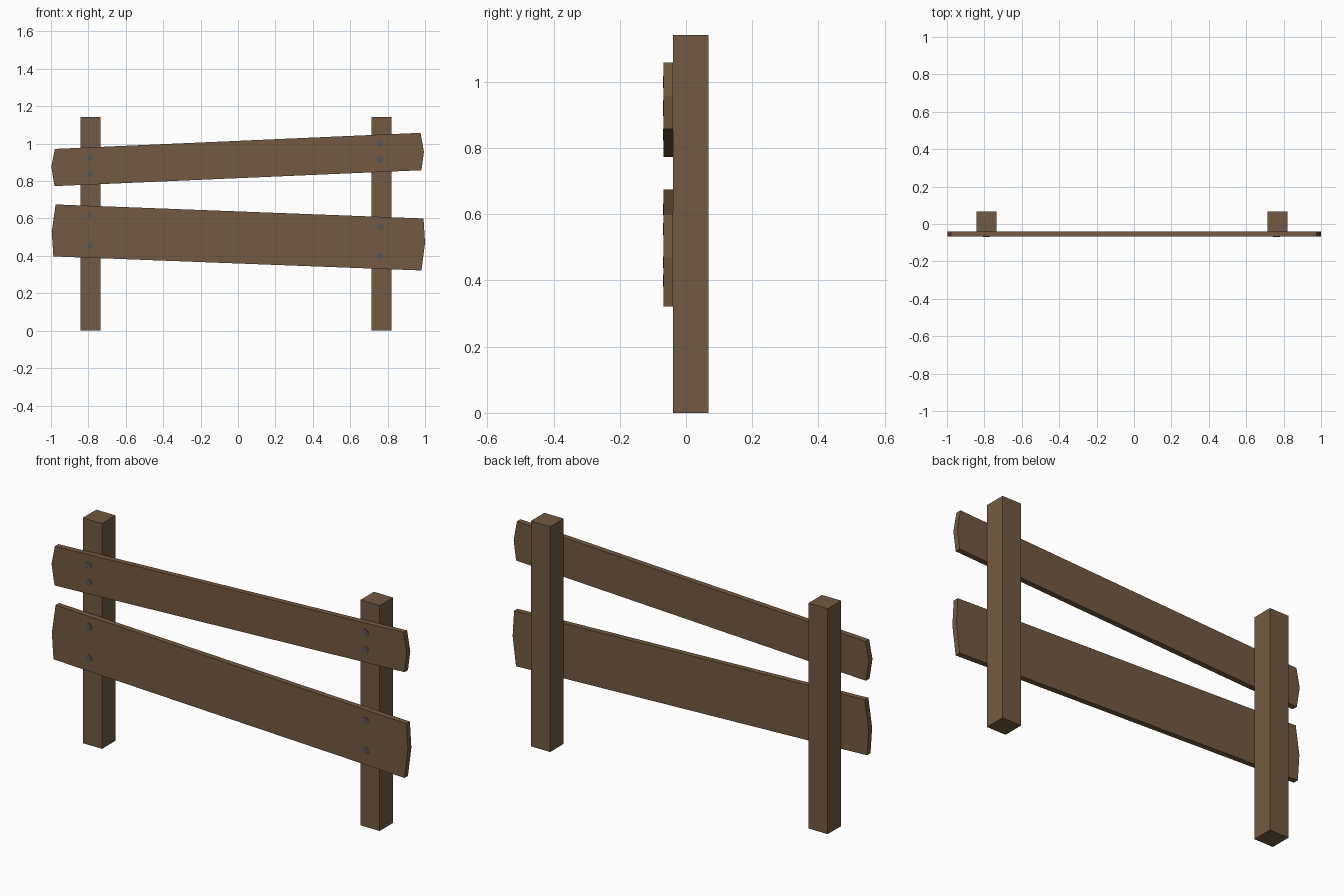
import bpy, bmesh, math
from mathutils import Matrix

if "Cube" in bpy.data.objects:
    bpy.data.objects.remove(bpy.data.objects["Cube"])


def material(name, rgb):
    m = bpy.data.materials.new(name)
    m.diffuse_color = (*rgb, 1)
    m.use_nodes = True
    m.node_tree.nodes["Principled BSDF"].inputs["Base Color"].default_value = m.diffuse_color
    return m


wood = material("brown_wood", (0.171, 0.102, 0.052))
iron = material("grey_iron", (0.10, 0.09, 0.082))


def add_object(name, bm, mat):
    bmesh.ops.recalc_face_normals(bm, faces=bm.faces)
    me = bpy.data.meshes.new(name)
    bm.to_mesh(me)
    bm.free()
    me.materials.append(mat)
    ob = bpy.data.objects.new(name, me)
    bpy.context.collection.objects.link(ob)
    return ob


def slab(name, outline, y0, y1, mat):
    """Extrude an x/z outline from y0 to y1."""
    bm = bmesh.new()
    face = bm.faces.new([bm.verts.new((x, y0, z)) for x, z in outline])
    ext = bmesh.ops.extrude_face_region(bm, geom=[face])
    for v in ext["geom"]:
        if isinstance(v, bmesh.types.BMVert):
            v.co.y = y1
    return add_object(name, bm, mat)


FRONT, JOIN, BACK = -0.068, -0.040, 0.068

# Square posts
for side, x in (("left", -0.788), ("right", 0.768)):
    w = 0.054
    slab(side + "_post", [(x - w, 0), (x + w, 0), (x + w, 1.142), (x - w, 1.142)],
         JOIN, BACK, wood)

# Crooked planks with pointed ends
slab("upper_plank", [(-0.979, 0.972), (-0.998, 0.877), (-0.981, 0.773),
                     (0.981, 0.858), (0.994, 0.957), (0.976, 1.058)], FRONT, JOIN, wood)
slab("lower_plank", [(-0.975, 0.675), (-0.996, 0.53), (-0.987, 0.397),
                     (0.981, 0.322), (1.0, 0.47), (0.992, 0.600)], FRONT, JOIN, wood)

# Nail heads, nearly flush with the planks
nails = [(-0.79, 0.925), (-0.79, 0.840), (-0.79, 0.615), (-0.79, 0.455),
         (0.762, 1.000), (0.762, 0.915), (0.762, 0.555), (0.762, 0.400)]
for i, (x, z) in enumerate(nails):
    bm = bmesh.new()
    bmesh.ops.create_cone(bm, cap_ends=True, segments=8, radius1=0.018, radius2=0.018,
                          depth=0.004,
                          matrix=Matrix.Translation((x, FRONT, z)) @ Matrix.Rotation(math.pi / 2, 4, 'X'))
    add_object("nail_head_%d" % (i + 1), bm, iron)
